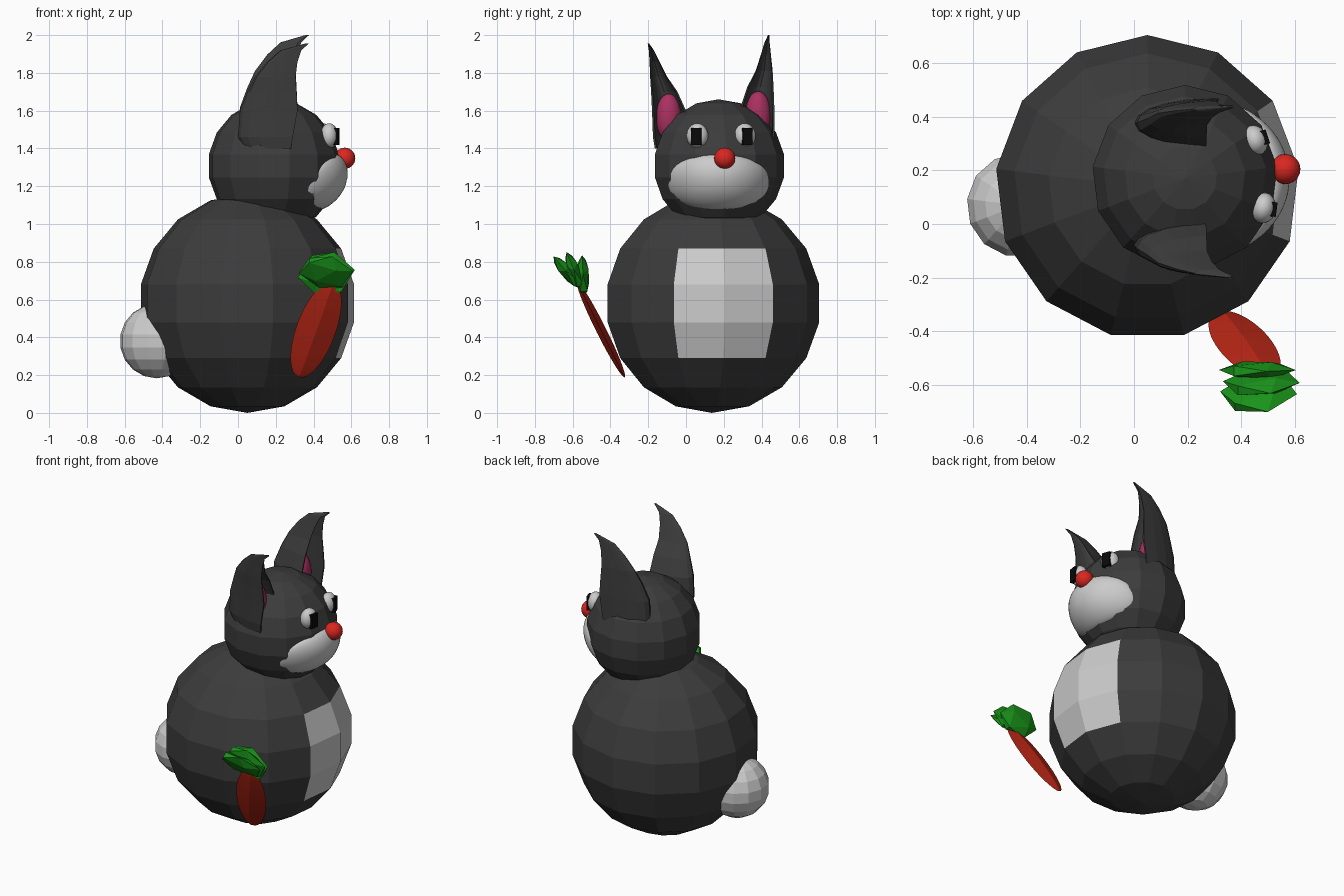
import bpy, bmesh, math
from mathutils import Matrix, Vector

if "Cube" in bpy.data.objects:
    bpy.data.objects.remove(bpy.data.objects["Cube"])


def mat(name, r, g, b):
    m = bpy.data.materials.new(name)
    m.diffuse_color = (r, g, b, 1)
    m.use_nodes = True
    m.node_tree.nodes["Principled BSDF"].inputs["Base Color"].default_value = m.diffuse_color
    return m


DARK = mat("dark_fur", .045, .045, .045)
WHITE = mat("white_fur", .72, .72, .72)
BLACK = mat("black", .003, .003, .003)
RED = mat("red", .7, .02, .015)
PINK = mat("pink", .4, .03, .12)
ORANGE = mat("carrot_red", .5, .02, .008)
GREEN = mat("leaf_green", .01, .3, .01)


def finish(name, bm, material, smooth=False):
    bmesh.ops.recalc_face_normals(bm, faces=bm.faces)
    me = bpy.data.meshes.new(name)
    bm.to_mesh(me)
    bm.free()
    me.materials.append(material)
    for p in me.polygons:
        p.use_smooth = smooth
    ob = bpy.data.objects.new(name, me)
    bpy.context.collection.objects.link(ob)
    return ob


def ball(name, loc, radii, material, seg=13, rings=9, smooth=False, rot=None):
    bm = bmesh.new()
    bmesh.ops.create_uvsphere(bm, u_segments=seg, v_segments=rings, radius=1)
    m = Matrix.Translation(loc) @ (rot or Matrix()) @ Matrix.Diagonal((*radii, 1))
    bm.transform(m)
    return finish(name, bm, material, smooth)


def loft(bm, rings):
    rows = [[bm.verts.new(p) for p in r] for r in rings]
    n = len(rows[0])
    for a, b in zip(rows, rows[1:]):
        for i in range(n):
            j = (i + 1) % n
            bm.faces.new((a[i], a[j], b[j], b[i]))
    return rows


# Body, with the belly panel coloured on its +x faces
bc = Vector((.05, .137, .58))
body = ball("body", bc, (.577, .577, .58), DARK)
body.data.materials.append(WHITE)
for p in body.data.polygons:
    d = p.center - bc
    if abs(d.z) < .31 and -21 < math.degrees(math.atan2(d.y, d.x)) < 35:
        p.material_index = 1

# Head and tail
hc = Vector((.19, .172, 1.308))
ball("head", hc, (.352,) * 3, DARK)
ball("tail", (-.43, .07, .38), (.197,) * 3, WHITE)

# Muzzle: a rounded pad swelling out of the head
bm = bmesh.new()
pad = []
for k in range(1, 13):
    r = math.sin(k / 12 * math.pi / 2)
    ring = []
    for i in range(40):
        a = 2 * math.pi * i / 40
        c, s = math.cos(a), math.sin(a)
        q = r / (abs(c) ** 2.3 + abs(s) ** 2.3) ** (1 / 2.3)
        y, z = .267 * q * c, .145 * q * s - .086
        x = math.sqrt(.34 ** 2 - y * y - z * z) + .06 * math.sqrt(max(0, 1 - r * r)) - .004
        ring.append(hc + Vector((x, y, z)))
    pad.append(ring)
rows = loft(bm, pad)
bm.faces.new(rows[0])
finish("muzzle", bm, WHITE, True)

# Nose and eyes
ball("nose", (.565, .205, 1.348), (.056,) * 3, RED, 24, 14, True)
for side, x, y, yaw in (("right", .483, .06, -8), ("left", .452, .312, 18)):
    rot = Matrix.Rotation(math.radians(yaw), 4, 'Z')
    ball(side + "_eye", (x, y, 1.467), (.047, .058, .066), WHITE, 20, 12, True, rot)
    bm = bmesh.new()
    bmesh.ops.create_cube(bm, size=1)
    c = Vector((x, y, 1.463)) + rot @ Vector((.03, 0, 0))
    bm.transform(Matrix.Translation(c) @ rot @ Matrix.Diagonal((.04, .054, .092, 1)))
    finish(side + "_pupil", bm, BLACK)

# Ears: crescent sections (z, back x, front x, outer y, inner y)
SECTIONS = [(1.40, .03, .28, -.165, .01), (1.46, .0, .29, -.175, .015),
            (1.60, .01, .315, -.18, .0), (1.70, .05, .31, -.185, -.045),
            (1.78, .09, .305, -.19, -.10), (1.86, .155, .315, -.193, -.14),
            (1.92, .225, .335, -.197, -.17), (1.955, .355, .375, -.203, -.195)]


def opposite(p):
    t = max(0, (p[2] - 1.4) / .55)
    return (p[0], .295 - p[1] - .055 * t * t, 1.4 + (p[2] - 1.4) * 1.08)


for side in ("right", "left"):
    place = opposite if side == "left" else (lambda p: p)
    bm = bmesh.new()
    rings = []
    for z, back, front, out, inn in SECTIONS:
        mid, half, ring = (out + inn) / 2, (inn - out) / 2, []
        for wide, deep, order in ((1, 1, range(11)), (.88, .5, range(10, -1, -1))):
            for i in order:
                a = math.pi * i / 10
                x = front - (front - back) * deep * math.sin(a)
                # the inner rim sits a little further back than the outer one
                x -= .15 * (front - back) * (i / 10) * (1 - math.sin(a))
                ring.append(place((x, mid - half * wide * math.cos(a), z)))
        rings.append(ring)
    rows = loft(bm, rings)
    bm.faces.new(rows[0])
    bm.faces.new(rows[-1])
    finish(side + "_ear", bm, DARK)
    ball(side + "_inner_ear", place((.2, -.092, 1.565)), (.06, .068, .125), PINK, 20, 12, True)

# Carrot: flat lens-shaped root leaning away from the body
along = Vector((.18, -.25, .5)).normalized()
wide = (Vector((1, 0, 0)) - along * along.x).normalized()
thick = along.cross(wide)
lean = Matrix((wide, thick, along)).transposed().to_4x4()
ball("carrot", (.413, -.45, .44), (.105, .026, .295), ORANGE, 4, 28, False, lean)

# Carrot leaves: three faceted lobes fanned about the wide axis
for n, (x, y, z, turn) in enumerate(((.46, -.545, .725, -24), (.475, -.59, .75, -4), (.465, -.63, .745, 14))):
    bm = bmesh.new()
    bmesh.ops.create_icosphere(bm, subdivisions=1, radius=1)
    rot = Matrix.Rotation(math.radians(turn), 4, 'X') @ lean
    bm.transform(Matrix.Translation((x, y, z)) @ rot @ Matrix.Diagonal((.15, .036, .115, 1)))
    finish(f"carrot_leaf_{n + 1}", bm, GREEN)
